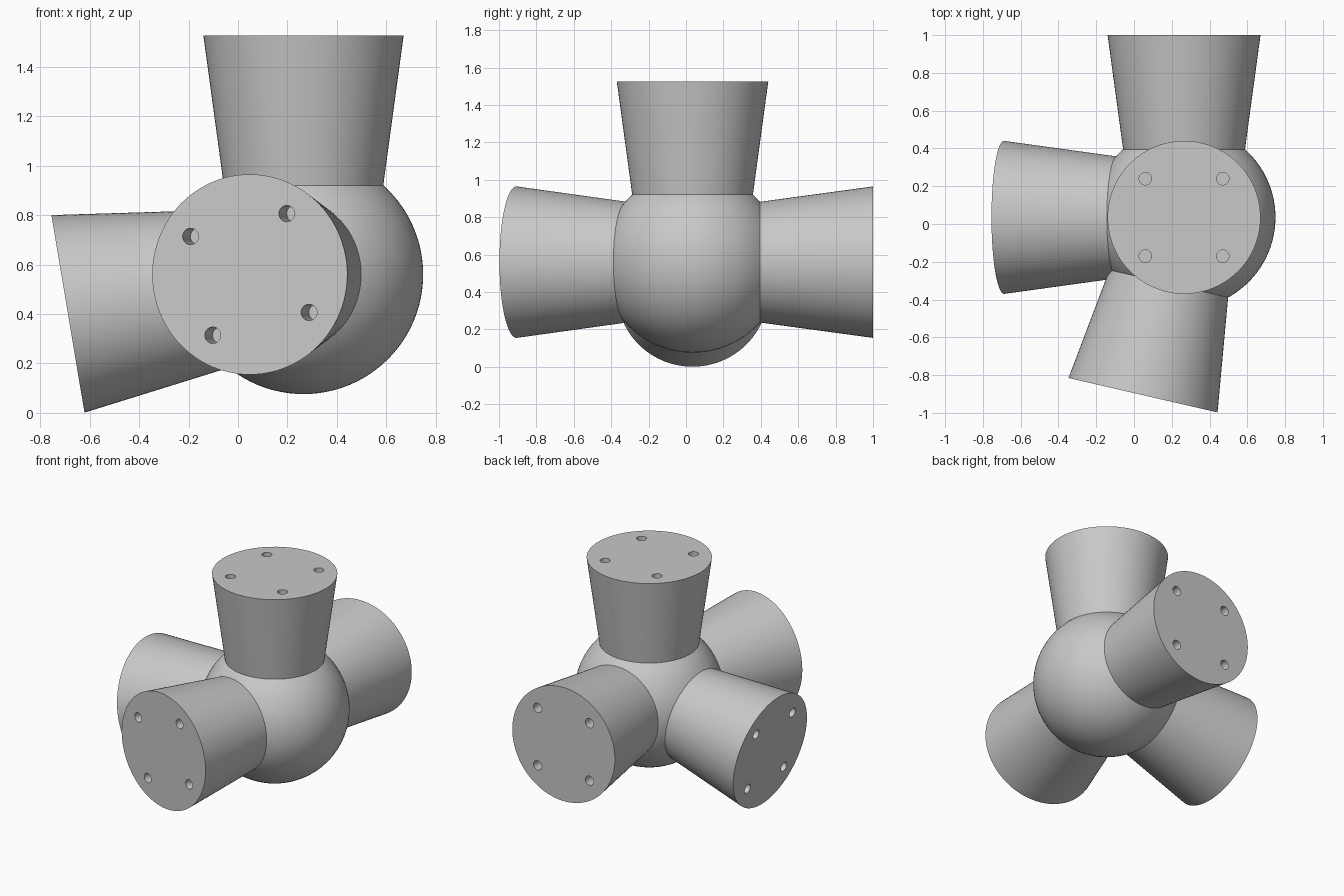
import bpy
import bmesh
from math import radians, sin, cos, pi
from mathutils import Matrix, Vector

cube = bpy.data.objects.get("Cube")
if cube:
    bpy.data.objects.remove(cube, do_unlink=True)

HUB = Vector((0.265, 0.035, 0.56))
HUB_RADIUS = 0.484
REACH = 0.966          # hub centre to the outer face of each arm
BASE = 0.2             # hidden inner end of each arm
END_RADIUS = 0.405
TAPER = 0.136
HOLE_RADIUS = 0.033
HOLE_DEPTH = 0.14
HOLE_CIRCLE = 0.29

grey = bpy.data.materials.new("plain grey")
grey.use_nodes = True
COLOUR = (0.58, 0.58, 0.58, 1)
grey.diffuse_color = COLOUR
grey.node_tree.nodes["Principled BSDF"].inputs["Base Color"].default_value = COLOUR


def add_object(name, bm, matrix):
    mesh = bpy.data.meshes.new(name)
    bm.to_mesh(mesh)
    bm.free()
    mesh.materials.append(grey)
    obj = bpy.data.objects.new(name, mesh)
    obj.matrix_world = matrix
    bpy.context.collection.objects.link(obj)
    return obj


def activate(obj):
    bpy.ops.object.select_all(action="DESELECT")
    obj.select_set(True)
    bpy.context.view_layer.objects.active = obj


def add_cone(bm, r_low, r_high, z_low, z_high, segments, x=0, y=0):
    place = Matrix.Translation((x, y, (z_low + z_high) / 2))
    bmesh.ops.create_cone(bm, cap_ends=True, segments=segments, radius1=r_low,
                          radius2=r_high, depth=z_high - z_low, matrix=place)


def add_arm(name, axis, up, roll=0):
    # Local z runs outwards along the arm
    n = Vector(axis).normalized()
    u = Vector(up).cross(n).normalized()
    v = n.cross(u)
    frame = Matrix.Translation(HUB) @ Matrix((u, v, n)).transposed().to_4x4()

    bm = bmesh.new()
    add_cone(bm, END_RADIUS - TAPER * (REACH - BASE), END_RADIUS, BASE, REACH, 96)
    arm = add_object(name, bm, frame)

    # Four blind bolt holes in the outer face
    bm = bmesh.new()
    for i in range(4):
        a = radians(45 + roll) + i * pi / 2
        add_cone(bm, HOLE_RADIUS, HOLE_RADIUS, REACH - HOLE_DEPTH, REACH + 0.05,
                 32, HOLE_CIRCLE * cos(a), HOLE_CIRCLE * sin(a))
    cutter = add_object(name + "_hole_cutter", bm, frame)
    cutter.hide_render = True

    cut = arm.modifiers.new("bolt_holes", "BOOLEAN")
    cut.operation = "DIFFERENCE"
    cut.solver = "EXACT"
    cut.object = cutter
    activate(arm)
    bpy.ops.object.modifier_apply(modifier=cut.name)
    bpy.data.objects.remove(cutter, do_unlink=True)
    bpy.ops.object.shade_smooth_by_angle(angle=radians(30))


# Ball at the centre of the joint
bm = bmesh.new()
bmesh.ops.create_uvsphere(bm, u_segments=96, v_segments=48, radius=HUB_RADIUS)
hub = add_object("hub_ball", bm, Matrix.Translation(HUB))
activate(hub)
bpy.ops.object.shade_smooth_by_angle(angle=radians(30))

# Flared arms
swing, droop = radians(13), radians(9.5)
add_arm("top_arm", (0, 0, 1), (0, 1, 0))
add_arm("back_arm", (0, 1, 0), (0, 0, 1))
add_arm("front_arm", (-sin(swing), -cos(swing), 0), (0, 0, 1), roll=13)
add_arm("right_arm", (-cos(droop), 0, -sin(droop)), (0, 0, 1))
